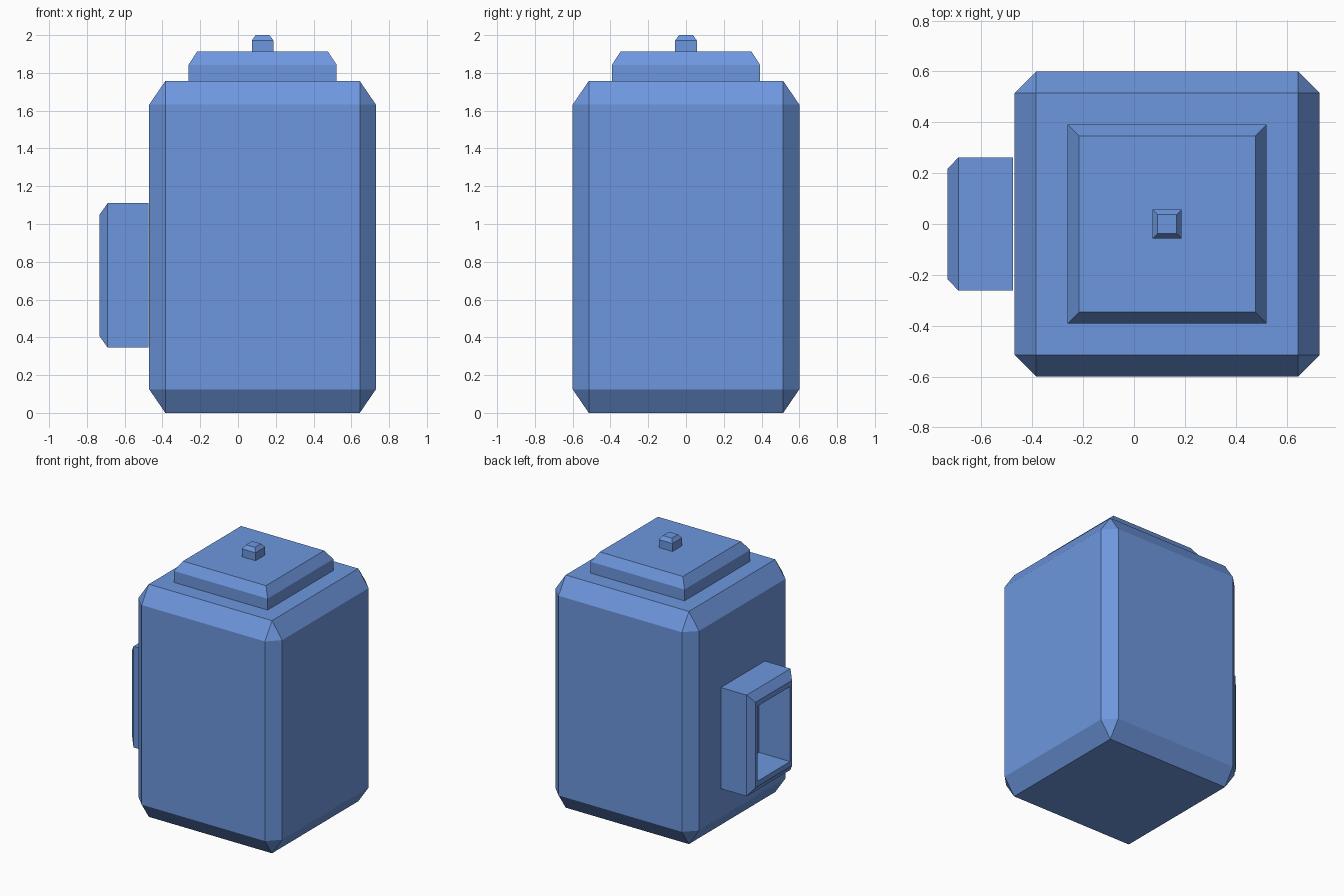
import bpy, bmesh
from mathutils import Vector

if "Cube" in bpy.data.objects:
    bpy.data.objects.remove(bpy.data.objects["Cube"])

CX = 0.13  # body axis; the handle sits on the -x side

blue = bpy.data.materials.new("blue")
blue.diffuse_color = (0.155, 0.31, 0.735, 1.0)
blue.use_nodes = True
blue.node_tree.nodes["Principled BSDF"].inputs["Base Color"].default_value = blue.diffuse_color


def finish(name, bm):
    bmesh.ops.recalc_face_normals(bm, faces=bm.faces)
    mesh = bpy.data.meshes.new(name)
    bm.to_mesh(mesh)
    bm.free()
    mesh.materials.append(blue)
    obj = bpy.data.objects.new(name, mesh)
    bpy.context.collection.objects.link(obj)
    return obj


def loft(name, sections, place, ring=False):
    """Join rectangular sections (position, half_a, half_b); ring closes last to first."""
    bm = bmesh.new()
    loops = [[bm.verts.new(place(p, sa * a, sb * b))
              for sa, sb in ((-1, -1), (1, -1), (1, 1), (-1, 1))]
             for p, a, b in sections]
    pairs = list(zip(loops, loops[1:]))
    if ring:
        pairs.append((loops[-1], loops[0]))
    else:
        bm.faces.new(loops[0])
        bm.faces.new(loops[-1])
    for lo, hi in pairs:
        for i in range(4):
            j = (i + 1) % 4
            bm.faces.new((lo[i], lo[j], hi[j], hi[i]))
    return finish(name, bm)


# Body: bevelled unit cube stretched to size
bm = bmesh.new()
bmesh.ops.create_cube(bm, size=1)
bmesh.ops.bevel(bm, geom=bm.edges[:], offset=0.071, segments=1,
                affect='EDGES', profile=0.5)
bmesh.ops.scale(bm, vec=Vector((1.2, 1.2, 1.757)), verts=bm.verts)
bmesh.ops.translate(bm, vec=Vector((CX, 0, 0.8785)), verts=bm.verts)
finish("body", bm)


def upright(z, a, b):
    return (CX + a, b, z)


# Lid and knob: blocks with a chamfered top edge
loft("lid", [(1.75, 0.392, 0.392), (1.843, 0.392, 0.392), (1.912, 0.347, 0.347)], upright)
loft("knob", [(1.905, 0.057, 0.057), (1.972, 0.057, 0.057), (2.0, 0.037, 0.037)], upright)

# Handle: hollow rectangular frame with a chamfered outer rim
loft("handle",
     [(-0.475, 0.262, 0.382), (-0.69, 0.262, 0.382), (-0.733, 0.218, 0.322),
      (-0.733, 0.195, 0.283), (-0.475, 0.195, 0.283)],
     lambda x, a, b: (x, a, 0.728 + b), ring=True)
